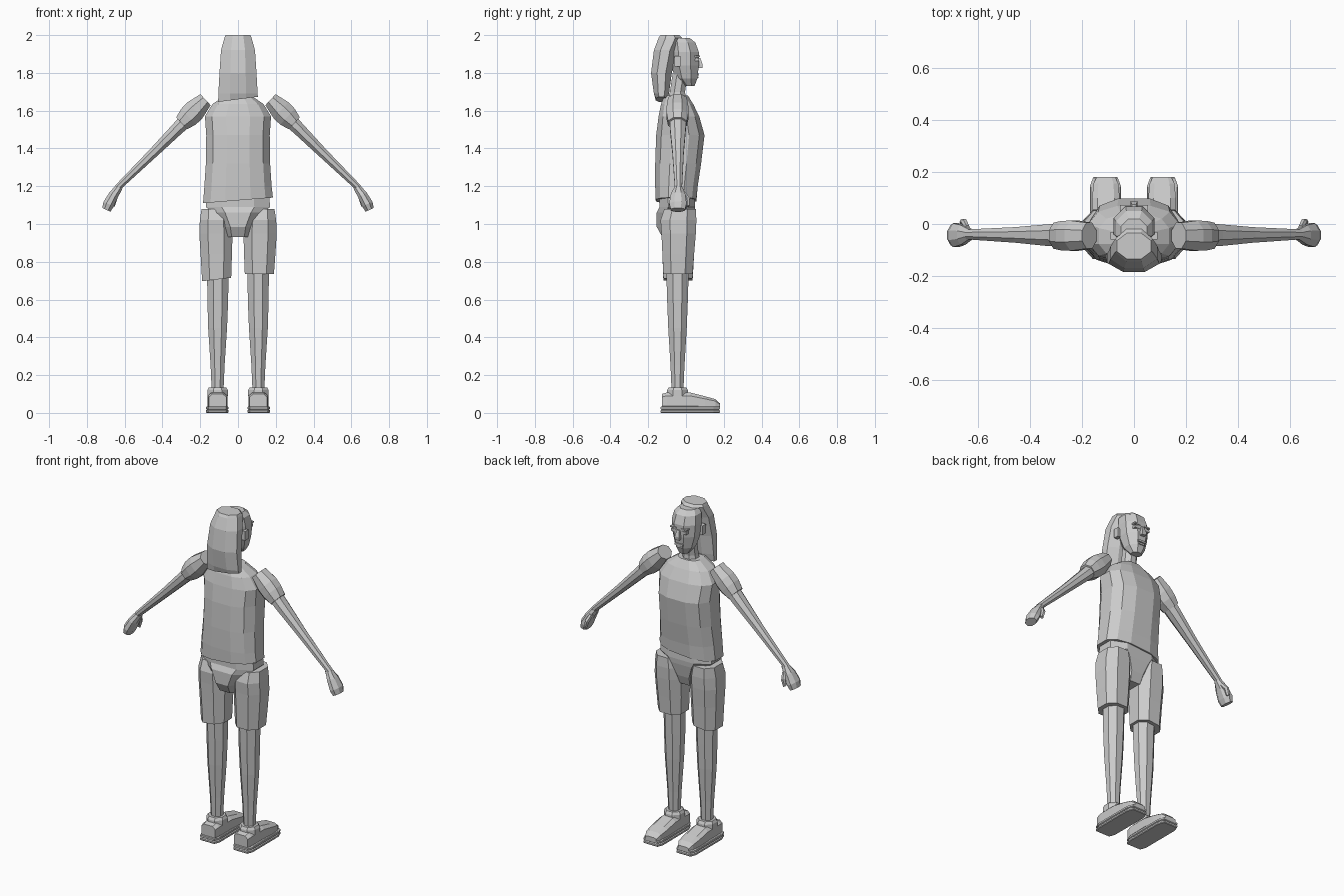
import bpy, bmesh, math
from mathutils import Vector

grey = bpy.data.materials.new("plain_grey")
grey.diffuse_color = (0.6, 0.6, 0.6, 1)

X, Y, Z = Vector((1, 0, 0)), Vector((0, 1, 0)), Vector((0, 0, 1))


def loft(name, rings, u, v, sides=8, power=2.0, tilt=0.0):
    """Skin a closed body through (centre, half_u, half_v) rings; tilt skews the first ring."""
    unit = []
    for i in range(sides):
        a = 2 * math.pi * (i + 0.5) / sides
        c, s = math.cos(a), math.sin(a)
        unit.append((math.copysign(abs(c) ** (2 / power), c), math.copysign(abs(s) ** (2 / power), s)))
    mu, mv = max(p[0] for p in unit), max(p[1] for p in unit)
    bm = bmesh.new()
    loops = []
    for k, (c, hu, hv) in enumerate(rings):
        row = []
        for pu, pv in unit:
            co = Vector(c) + u * (hu * pu / mu) + v * (hv * pv / mv)
            if k == 0:
                co.z += tilt * co.x
            row.append(bm.verts.new(co))
        loops.append(row)
    for a, b in zip(loops, loops[1:]):
        for i in range(sides):
            j = (i + 1) % sides
            bm.faces.new((a[i], a[j], b[j], b[i]))
    bm.faces.new(loops[0])
    bm.faces.new(loops[-1])
    bmesh.ops.recalc_face_normals(bm, faces=bm.faces)
    me = bpy.data.meshes.new(name)
    bm.to_mesh(me)
    bm.free()
    me.materials.append(grey)
    ob = bpy.data.objects.new(name, me)
    bpy.context.collection.objects.link(ob)
    return ob


def stack(name, rows, **kw):
    """Upright body from rows of (z, x centre, half width, back y, front y)."""
    rings = [((x, (y0 + y1) / 2, z), w, (y1 - y0) / 2) for z, x, w, y0, y1 in rows]
    return loft(name, rings, X, Y, **kw)


def block(name, x0, x1, y0, y1, z0, z1):
    return stack(name, [(z, (x0 + x1) / 2, (x1 - x0) / 2, y0, y1) for z in (z0, z1)], sides=4)


# Shirt body, with a slightly slanted hem
stack("shirt", [
    (1.125, 0, .185, -.16, .055), (1.20, 0, .178, -.163, .062),
    (1.32, 0, .17, -.163, .08), (1.47, 0, .168, -.158, .098),
    (1.57, 0, .175, -.145, .07), (1.635, 0, .135, -.132, .038),
    (1.68, 0, .07, -.115, .01)], sides=12, power=2.6, tilt=.08)

# Hips of the shorts
stack("hips", [
    (.93, 0, .065, -.125, .01), (.985, 0, .08, -.155, .03),
    (1.06, 0, .135, -.155, .045), (1.09, 0, .17, -.14, .048),
    (1.15, 0, .165, -.14, .045)], sides=8, power=2.6)

# Neck, head and hanging hair
stack("neck", [(1.65, 0, .05, -.10, .0), (1.70, 0, .04, -.085, -.005),
               (1.80, 0, .04, -.07, .01)])
stack("head", [
    (1.73, 0, .03, -.01, .045), (1.77, 0, .055, -.055, .06),
    (1.84, 0, .073, -.08, .068), (1.91, 0, .078, -.085, .068),
    (1.96, 0, .07, -.085, .05), (1.985, 0, .05, -.08, .02)])
stack("hair", [
    (1.66, 0, .105, -.16, -.10), (1.69, 0, .104, -.17, -.09),
    (1.80, 0, .098, -.185, -.075), (1.92, 0, .09, -.17, -.05),
    (1.985, 0, .072, -.145, -.02), (2.0, 0, .066, -.135, -.035)], tilt=.13)

# Face details
stack("nose", [(1.825, 0, .014, .055, .086), (1.845, 0, .014, .055, .088),
               (1.88, 0, .008, .055, .075)], sides=4)
block("mouth", -.026, .026, .04, .07, 1.785, 1.797)
block("lower_lip", -.02, .02, .04, .066, 1.772, 1.782)

for s, side in ((-1, "left"), (1, "right")):
    # Eyes and ears
    block("eye_" + side, s * .034 - .016, s * .034 + .016, .04, .07, 1.862, 1.878)
    block("brow_" + side, s * .034 - .02, s * .034 + .02, .04, .073, 1.885, 1.893)
    block("ear_" + side, s * .079 - .011, s * .079 + .011, -.06, -.03, 1.835, 1.89)

    # Arm parts, square to the slanting arm direction
    across = Vector((s * .68, 0, .73))
    loft("sleeve_" + side, [
        ((s * .172, -.045, 1.658), .05, .04), ((s * .228, -.045, 1.602), .058, .058),
        ((s * .262, -.045, 1.568), .057, .057), ((s * .298, -.045, 1.533), .05, .043)],
        Y, across)
    loft("arm_" + side, [
        ((s * .26, -.043, 1.565), .044, .04), ((s * .32, -.043, 1.505), .042, .034),
        ((s * .45, -.042, 1.375), .03, .026), ((s * .64, -.04, 1.19), .019, .017)],
        Y, across)
    palm = Vector((s * .9, 0, .43))
    loft("hand_" + side, [
        ((s * .63, -.04, 1.195), .02, .02), ((s * .658, -.042, 1.155), .038, .026),
        ((s * .685, -.043, 1.105), .046, .03), ((s * .697, -.043, 1.075), .038, .024)],
        Y, palm)
    loft("thumb_" + side, [
        ((s * .64, -.02, 1.17), .014, .012), ((s * .652, .006, 1.135), .014, .013),
        ((s * .662, .008, 1.095), .009, .01)], Y, palm, sides=6)

    # Shorts leg, with uneven hems
    hem, slant = (.735, 0) if s > 0 else (.72, .12)
    x = s * .113
    stack("shorts_leg_" + side, [
        (hem, x, .077, -.12, .035), (.84, s * .115, .083, -.125, .043),
        (.95, s * .117, .088, -.13, .052), (1.02, s * .117, .085, -.135, .055),
        (1.08, s * .12, .073, -.115, .052)], power=2.4, tilt=slant)

    # Lower leg and ankle cuff
    stack("lower_leg_" + side, [
        (.11, s * .108, .031, -.076, -.014), (.25, s * .108, .037, -.082, -.008),
        (.45, s * .108, .05, -.094, .004), (.60, s * .107, .055, -.10, .01),
        (.78, s * .107, .057, -.105, .015)])
    stack("ankle_cuff_" + side, [
        (.09, s * .108, .054, -.102, .012), (.12, s * .108, .054, -.10, .01),
        (.135, s * .108, .046, -.092, .002)])

    # Shoe upper runs from heel to toe
    shoe = [(-.128, .02, .10, .046), (-.10, .02, .108, .052), (.02, .02, .108, .053),
            (.10, .02, .088, .053), (.155, .02, .073, .048), (.18, .025, .05, .036)]
    loft("shoe_" + side, [((s * .108, y, (z0 + z1) / 2), w, (z1 - z0) / 2)
                          for y, z0, z1, w in shoe], X, Z, power=3.5)
    # Grooved sole
    stack("sole_" + side, [
        (z, s * .11, .06 - d, -.135 + d, .18 - d)
        for z, d in ((0, .003), (.004, 0), (.013, 0), (.017, .006), (.021, 0), (.031, 0), (.034, .004))],
        power=7)
